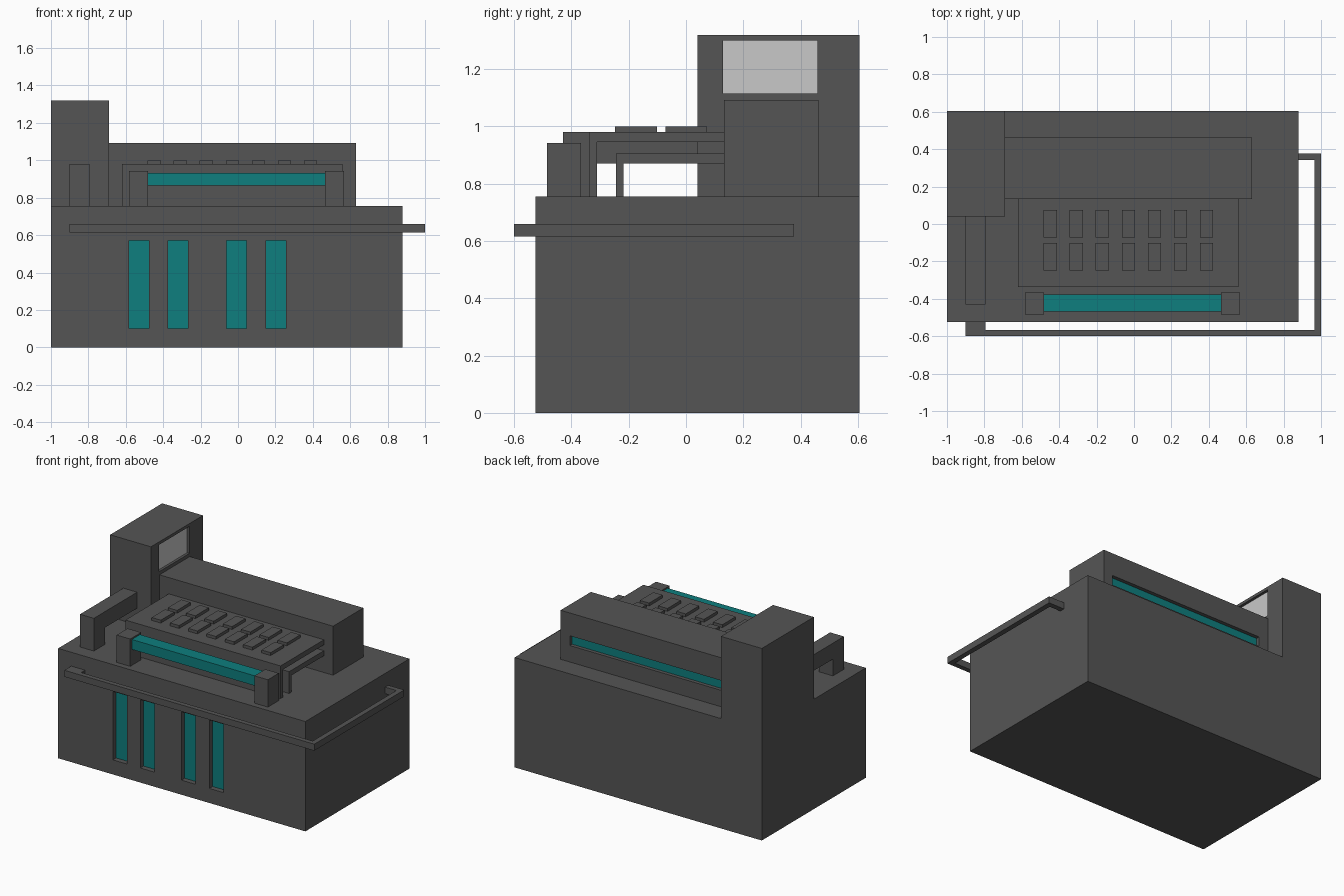
import bpy

if "Cube" in bpy.data.objects:
    bpy.data.objects.remove(bpy.data.objects["Cube"])


def material(name, r, g, b):
    m = bpy.data.materials.new(name)
    m.diffuse_color = (r, g, b, 1)
    m.use_nodes = True
    m.node_tree.nodes["Principled BSDF"].inputs["Base Color"].default_value = m.diffuse_color
    return m


GREY = material("dark_grey", 0.091, 0.091, 0.091)
TEAL = material("teal", 0.0044, 0.209, 0.209)
LIGHT = material("light_grey", 0.578, 0.578, 0.578)


def box(name, x, y, z, mat=GREY):
    """Box from (min, max) ranges on each axis."""
    bounds = (x, y, z)
    verts = [(i, j, k) for i in x for j in y for k in z]
    faces = [(0, 1, 3, 2), (4, 6, 7, 5), (0, 4, 5, 1),
             (2, 3, 7, 6), (0, 2, 6, 4), (1, 5, 7, 3)]
    me = bpy.data.meshes.new(name)
    me.from_pydata(verts, [], faces)
    me.materials.append(mat)
    ob = bpy.data.objects.new(name, me)
    bpy.context.collection.objects.link(ob)
    return ob


def extrude_profile(name, x, pts, axis=0, mat=GREY):
    """Extrude a closed 2D outline: axis 0 uses (y, z) along x, axis 2 uses (x, y) along z."""
    n = len(pts)
    if axis == 0:
        verts = [(e, a, b) for e in x for a, b in pts]
    else:
        verts = [(a, b, e) for e in x for a, b in pts]
    faces = [tuple(range(n))[::-1], tuple(range(n, 2 * n))]
    faces += [(i, (i + 1) % n, (i + 1) % n + n, i + n) for i in range(n)]
    me = bpy.data.meshes.new(name)
    me.from_pydata(verts, [], faces)
    me.materials.append(mat)
    ob = bpy.data.objects.new(name, me)
    bpy.context.collection.objects.link(ob)
    return ob


def cut(target, x, y, z):
    """Cut a box-shaped recess into target."""
    cutter = box("cutter", x, y, z)
    mod = target.modifiers.new("recess", 'BOOLEAN')
    mod.operation = 'DIFFERENCE'
    mod.solver = 'EXACT'
    mod.object = cutter
    bpy.context.view_layer.objects.active = target
    bpy.ops.object.modifier_apply(modifier=mod.name)
    bpy.data.objects.remove(cutter)


# Main body with four recessed teal slots in the front
body = box("body", (-1, 0.88), (-0.525, 0.605), (0, 0.755))
for i, x0 in enumerate((-0.583, -0.375, -0.062, 0.15)):
    xr, zr = (x0, x0 + 0.107), (0.10, 0.57)
    cut(body, xr, (-0.6, -0.485), zr)
    box(f"front_slot_{i + 1}", xr, (-0.49, -0.484), zr, TEAL)

# Tower with recessed screen facing right
tower = box("tower", (-1, -0.69), (0.04, 0.605), (0.755, 1.32))
cut(tower, (-0.71, -0.6), (0.13, 0.46), (1.115, 1.30))
box("screen", (-0.714, -0.708), (0.13, 0.46), (1.115, 1.30), LIGHT)

# Rear housing with a long teal slot in its back
housing = box("rear_housing", (-0.69, 0.63), (0.133, 0.462), (0.755, 1.092))
cut(housing, (-0.62, 0.56), (0.432, 0.6), (0.868, 0.935))
box("rear_slot", (-0.62, 0.56), (0.431, 0.437), (0.868, 0.935), TEAL)

# Two nested bent sheets: key panel and inner shelf
extrude_profile("key_panel", (-0.62, 0.56), [
    (-0.338, 0.755), (-0.31, 0.755), (-0.31, 0.945),
    (0.133, 0.945), (0.133, 0.98), (-0.338, 0.98)])
extrude_profile("inner_shelf", (-0.62, 0.56), [
    (-0.245, 0.755), (-0.218, 0.755), (-0.218, 0.87),
    (0.133, 0.87), (0.133, 0.905), (-0.245, 0.905)])

# Keys in two rows of seven
for row, y0 in enumerate((-0.248, -0.072)):
    for col in range(7):
        x0 = -0.483 + col * 0.1392
        box(f"key_{row + 1}_{col + 1}", (x0, x0 + 0.07), (y0, y0 + 0.146), (0.98, 1.0))

# Front bar held by two posts
box("left_post", (-0.583, -0.48), (-0.485, -0.367), (0.755, 0.943))
box("right_post", (0.465, 0.567), (-0.485, -0.367), (0.755, 0.943))
box("front_bar", (-0.48, 0.465), (-0.467, -0.378), (0.865, 0.933), TEAL)

# Bent arm reaching forward from the tower
extrude_profile("side_arm", (-0.9, -0.795), [
    (-0.43, 0.755), (-0.31, 0.755), (-0.31, 0.87),
    (0.04, 0.87), (0.04, 0.98), (-0.43, 0.98)])

# Rail wrapping the front and right side, joined to the body at both ends
extrude_profile("rail", (0.615, 0.66), [
    (-0.9, -0.525), (-0.9, -0.6), (1.0, -0.6), (1.0, 0.377), (0.88, 0.377),
    (0.88, 0.342), (0.965, 0.342), (0.965, -0.567), (-0.795, -0.567),
    (-0.795, -0.525)], axis=2)

# Consistent outward normals
import bmesh
for ob in bpy.data.objects:
    bm = bmesh.new()
    bm.from_mesh(ob.data)
    bmesh.ops.recalc_face_normals(bm, faces=bm.faces)
    bm.to_mesh(ob.data)
    bm.free()
